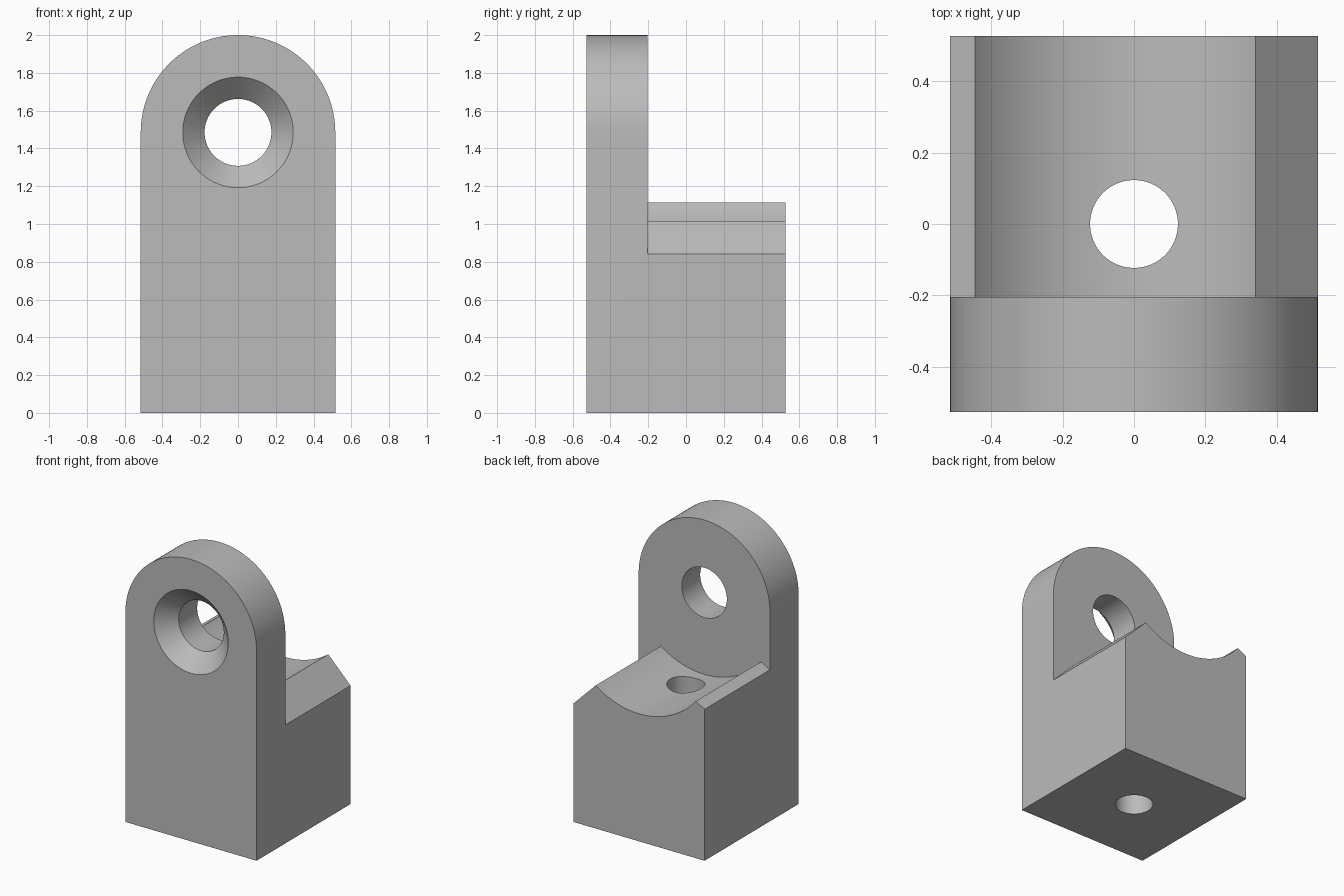
import bpy, bmesh
from math import cos, sin, pi, radians, asin

cube = bpy.data.objects.get("Cube")
if cube:
    bpy.data.objects.remove(cube, do_unlink=True)

HALF_X, HALF_Y = 0.515, 0.527   # half width and half depth
AXIS_Z = 1.485                  # height of the lug axis
PLATE_BACK = -0.205             # rear face of the upright lug
GROOVE_R = 0.58

grey = bpy.data.materials.new("plain grey")
grey.use_nodes = True
colour = (0.5, 0.5, 0.5, 1)
grey.diffuse_color = colour
grey.node_tree.nodes["Principled BSDF"].inputs["Base Color"].default_value = colour


def make_object(name, bm):
    bmesh.ops.recalc_face_normals(bm, faces=bm.faces)
    mesh = bpy.data.meshes.new(name)
    bm.to_mesh(mesh)
    bm.free()
    mesh.materials.append(grey)
    obj = bpy.data.objects.new(name, mesh)
    bpy.context.collection.objects.link(obj)
    return obj


def arc(radius, start, end, steps):
    """Points in the XZ plane around the lug axis."""
    angles = [start + (end - start) * i / steps for i in range(steps + 1)]
    return [(radius * cos(a), AXIS_Z + radius * sin(a)) for a in angles]


def extrude_y(name, profile, y0, y1):
    bm = bmesh.new()
    face = bm.faces.new([bm.verts.new((x, y0, z)) for x, z in profile])
    out = bmesh.ops.extrude_face_region(bm, geom=[face])
    moved = [v for v in out["geom"] if isinstance(v, bmesh.types.BMVert)]
    bmesh.ops.translate(bm, verts=moved, vec=(0, y1 - y0, 0))
    return make_object(name, bm)


def turned(name, rings, ring_point, steps=96):
    """Closed round solid; rings are (position along axis, radius)."""
    bm = bmesh.new()
    loops = [[bm.verts.new(ring_point(t, r, 2 * pi * i / steps)) for i in range(steps)]
             for t, r in rings]
    for a, b in zip(loops, loops[1:]):
        for i in range(steps):
            j = (i + 1) % steps
            bm.faces.new((a[i], a[j], b[j], b[i]))
    bm.faces.new(loops[0])
    bm.faces.new(loops[-1])
    return make_object(name, bm)


def cut(target, cutter):
    mod = target.modifiers.new("cut", "BOOLEAN")
    mod.operation = "DIFFERENCE"
    mod.solver = "EXACT"
    mod.object = cutter
    bpy.ops.object.select_all(action="DESELECT")
    bpy.context.view_layer.objects.active = target
    target.select_set(True)
    bpy.ops.object.modifier_apply(modifier=mod.name)
    bpy.data.objects.remove(cutter, do_unlink=True)


# Body with rounded top
outline = [(-HALF_X, 0), (HALF_X, 0)] + arc(HALF_X, 0, pi, 96)
body = extrude_y("bracket_body", outline, -HALF_Y, HALF_Y)

# Space behind the lug: sloped shoulders and a round groove
groove = arc(GROOVE_R, -asin(0.47 / GROOVE_R), asin(0.372 / GROOVE_R) - pi, 64)
space = [(0.615, 0.74)] + groove + [(-0.615, 1.02), (-0.615, 2.2), (0.615, 2.2)]
cut(body, extrude_y("rear_space", space, PLATE_BACK, 0.7))

# Countersunk hole through the lug
cut(body, turned("lug_hole",
                 [(-0.627, 0.393), (-0.412, 0.177), (0.1, 0.177)],
                 lambda t, r, a: (r * cos(a), t, AXIS_Z + r * sin(a))))

# Vertical hole through the base
cut(body, turned("base_hole", [(-0.2, 0.123), (1.3, 0.123)],
                 lambda t, r, a: (r * cos(a), r * sin(a), t)))

bpy.ops.object.shade_smooth_by_angle(angle=radians(25))
